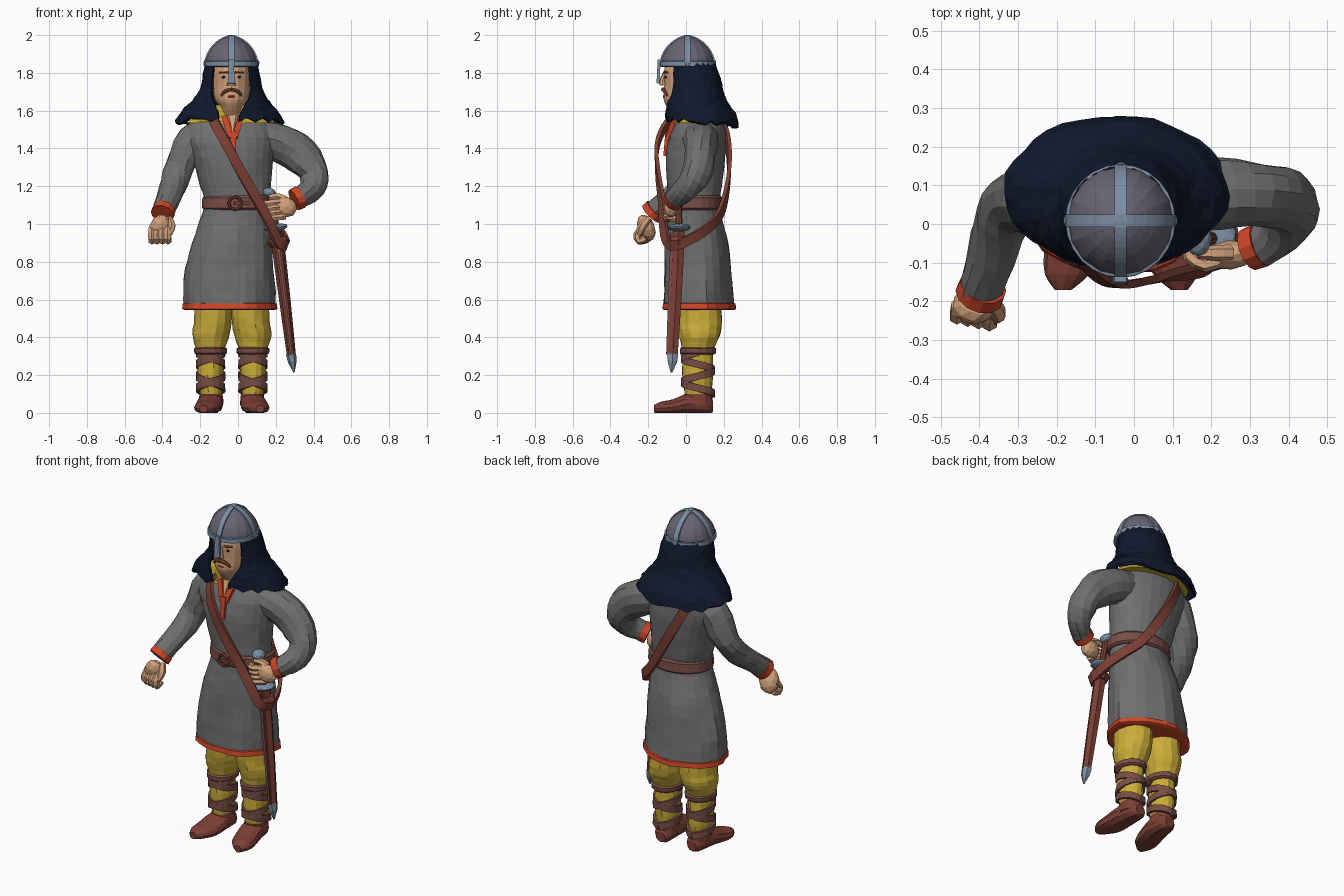
import bpy, bmesh, random
from math import sin, cos, pi, radians, sqrt
from mathutils import Vector, Euler

random.seed(4)
COL = dict(tunic=(.16, .16, .16), navy=(.005, .009, .025), red=(.62, .06, .02), leather=(.2, .05, .035),
           wrap=(.19, .075, .06), gold=(.6, .42, .04), skin=(.65, .36, .2), steel=(.2, .27, .36),
           dome=(.14, .125, .17), hair=(.22, .07, .03), dark=(.03, .02, .02))
MATS = {}


def finish(name, bm, col):
    bmesh.ops.recalc_face_normals(bm, faces=bm.faces)
    me = bpy.data.meshes.new(name)
    bm.to_mesh(me)
    bm.free()
    if col not in MATS:
        MATS[col] = bpy.data.materials.new(col)
        MATS[col].diffuse_color = (*COL[col], 1)
    me.materials.append(MATS[col])
    ob = bpy.data.objects.new(name, me)
    bpy.context.collection.objects.link(ob)
    return ob


def smooth(rows, k, closed=False):
    """Catmull-Rom interpolation of rows of numbers."""
    n, out = len(rows), []
    for i in range(n if closed else n - 1):
        a, b, c, d = [rows[(i + j) % n] if closed else rows[min(max(i + j, 0), n - 1)] for j in (-1, 0, 1, 2)]
        for s in range(k):
            t = s / k
            out.append([.5 * (2*q + (r - p)*t + (2*p - 5*q + 4*r - u)*t*t + (3*q - p - 3*r + u)*t**3)
                        for p, q, r, u in zip(a, b, c, d)])
    return out if closed else out + [list(rows[-1])]


def sweep(name, rows, col, n=10, k=3, ref=(0, -1, 0), axis=None, closed=False, fold=None, jit=0, floor=False):
    """Skin elliptical sections (x, y, z, half width, half depth) along a path; n=4 gives a flat strap."""
    pts = smooth(rows, k, closed)
    P = [Vector(p[:3]) for p in pts]
    m, bm, rings = len(P), bmesh.new(), []
    ph, sc = (pi / 4, sqrt(2)) if n == 4 else (0, 1)
    for i, p in enumerate(P):
        nx = P[(i + 1) % m] if closed else P[min(i + 1, m - 1)]
        pv = P[i - 1] if closed else P[max(i - 1, 0)]
        t = Vector(axis) if axis else (nx - pv).normalized()
        r = ref(p) if callable(ref) else Vector(ref)
        side = t.cross(r).normalized()
        up = side.cross(t)
        ring = []
        for j in range(n):
            th = 2 * pi * j / n + ph
            g = sc * (1 + random.uniform(-jit, jit)) * (fold(th, p.z) if fold else 1)
            v = p + side * pts[i][3] * g * cos(th) + up * pts[i][4] * g * sin(th)
            if floor:
                v.z = max(v.z, 0)
            ring.append(bm.verts.new(v))
        rings.append(ring)
    for i in range(m if closed else m - 1):
        a, b = rings[i], rings[(i + 1) % m]
        for j in range(n):
            bm.faces.new((a[j], a[(j + 1) % n], b[(j + 1) % n], b[j]))
    if not closed:
        bm.faces.new(rings[0])
        bm.faces.new(rings[-1])
    return finish(name, bm, col)


def ball(name, loc, scale, col, rot=(0, 0, 0), sub=2):
    bm = bmesh.new()
    bmesh.ops.create_icosphere(bm, subdivisions=sub, radius=1)
    e = Euler(rot).to_matrix()
    for v in bm.verts:
        v.co = e @ (v.co * Vector(scale)) + Vector(loc)
    return finish(name, bm, col)


def around(cx, cy, cz=0, zk=0):
    return lambda p: Vector((p.x - cx, p.y - cy, (p.z - cz) * zk))


UP = (0, 0, 1)

# tunic with skirt folds, hem and belt
def fold(th, z):
    w = max(0, min(1, (1.03 - z) / .3))
    return 1 + w * (.028 * sin(5 * th + 5 * z) + .018 * sin(9 * th + 1 - 6 * z))

def wrinkle(th, z):
    return 1 + .035 * sin(2 * th + 38 * z) + .02 * sin(3 * th - 25 * z)

sweep("tunic", [(-.045, .065, .56, .24, .188), (-.047, .06, .7, .24, .18), (-.03, .055, .9, .212, .168),
      (-.01, .045, 1.03, .188, .145), (0, .042, 1.11, .178, .138), (-.012, .045, 1.2, .187, .145),
      (-.03, .05, 1.35, .215, .158), (-.045, .06, 1.46, .245, .15), (-.05, .07, 1.53, .21, .13),
      (-.045, .07, 1.58, .12, .1)], "tunic", n=26, axis=UP, fold=fold, jit=.014)
sweep("hem_trim", [(-.045, .065, .545, .237, .186), (-.045, .065, .55, .25, .196), (-.045, .065, .578, .247, .192),
      (-.045, .065, .585, .23, .178)], "red", n=26, k=1, axis=UP, fold=fold)
sweep("belt", [(.003, .043, 1.075, .182, .142), (.003, .043, 1.085, .194, .152), (.003, .043, 1.138, .192, .15),
      (.003, .043, 1.15, .18, .14)], "wrap", n=24, k=1, axis=UP)
sweep("belt_buckle", [(-.015 + .034 * cos(a), -.115, 1.11 + .034 * sin(a), .008, .01)
      for a in [i * pi / 4 for i in range(8)]], "leather", n=6, k=1, closed=True)
sweep("belt_tongue", [(-.02, -.116, 1.11, .009, .008), (.06, -.108, 1.11, .009, .008)], "leather", n=4, k=1)

# neck opening with red edging
sweep("chest_skin", [(-.03, -.05, 1.58, .04, .02), (-.027, -.088, 1.48, .004, .014)], "skin", n=6, k=2)
for s in (-1, 1):
    sweep("collar_edge", [(-.028 + s * .045, -.06, 1.57, .015, .014), (-.026 + s * .01, -.097, 1.46, .015, .012)],
          "red", n=4, k=3)
sweep("neck_slit", [(-.026, -.099, 1.49, .018, .01), (-.022, -.112, 1.36, .01, .008)], "red", n=4, k=3)

# sleeves and cuffs
sweep("right_sleeve", [(-.15, .07, 1.48, .085, .085), (-.235, .068, 1.44, .09, .095), (-.31, .052, 1.3, .073, .08),
      (-.345, -.01, 1.2, .066, .072), (-.38, -.12, 1.11, .058, .06), (-.398, -.175, 1.065, .056, .058)],
      "tunic", n=12, jit=.025, ref=(.3, -.6, -.6), fold=wrinkle)
sweep("left_sleeve", [(.1, .07, 1.46, .095, .09), (.23, .08, 1.425, .105, .09), (.335, .075, 1.36, .098, .083),
      (.402, .055, 1.265, .08, .078), (.392, 0, 1.19, .068, .068), (.345, -.045, 1.15, .058, .058),
      (.315, -.06, 1.135, .056, .055)], "tunic", n=12, jit=.025, ref=(0, -1, .1), fold=wrinkle)
sweep("right_cuff", [(-.39, -.16, 1.078, .062, .062), (-.4, -.185, 1.053, .064, .064)], "red", n=12, k=1,
      ref=(.3, -.6, -.6))
sweep("left_cuff", [(.33, -.054, 1.143, .062, .058), (.297, -.066, 1.127, .06, .056)], "red", n=12, k=1)

# right fist hanging
ball("right_palm", (-.412, -.21, .98), (.058, .045, .075), "skin", (.4, .15, .3))
for i in range(4):
    x, y = -.455 + i * .028, -.215 - i * .006
    sweep("right_finger", [(x, y + .005, .985, .019, .019), (x - .003, y - .025, .945, .021, .021),
          (x, y - .015, .91, .02, .02), (x + .005, y + .02, .925, .016, .016)], "skin", n=6, k=2, ref=(1, 0, 0))
sweep("right_thumb", [(-.37, -.2, 1.03, .02, .02), (-.352, -.23, .99, .023, .023), (-.365, -.248, .945, .016, .016)],
      "skin", n=6, ref=(1, 0, 0))

# left hand gripping the sword
ball("left_palm", (.248, -.08, 1.09), (.066, .038, .055), "skin", (0, .3, .1))
for i in range(4):
    z, x = 1.03 + i * .026, .012 - i * .004
    sweep("left_finger", [(.235 + x, -.085, z + .01, .019, .019), (.185 + x, -.106, z + .005, .019, .02),
          (.143 + x, -.083, z - .004, .017, .018), (.137 + x, -.045, z, .014, .014)], "skin", n=6, k=2, ref=UP)
sweep("left_thumb", [(.25, -.075, 1.13, .022, .022), (.21, -.075, 1.145, .02, .02), (.165, -.075, 1.14, .015, .015)],
      "skin", n=6, ref=UP)

# sword and scabbard
sweep("scabbard", [(.205, -.038, .96, .036, .036), (.217, -.042, .85, .034, .036), (.25, -.055, .58, .03, .034),
      (.282, -.07, .31, .024, .03)], "leather", n=6, k=2)
sweep("scabbard_tip", [(.281, -.07, .31, .027, .033), (.288, -.072, .27, .023, .028), (.296, -.077, .215, .004, .005)],
      "steel", n=6, k=1)
sweep("scabbard_ridge", [(.206, -.075, .95, .008, .006), (.25, -.09, .58, .007, .006), (.282, -.1, .31, .006, .005)],
      "wrap", n=4, k=2)
sweep("scabbard_binding", [(.212, -.042, .93, .05, .05), (.216, -.042, .905, .06, .056), (.219, -.043, .88, .046, .046)],
      "leather", n=8, k=2)
sweep("sword_grip", [(.202, -.037, .98, .018, .018), (.168, -.04, 1.15, .018, .018)], "leather", n=8, k=2)
ball("sword_guard", (.2, -.037, .982), (.066, .062, .02), "steel", (0, -.12, 0))
ball("sword_pommel", (.166, -.038, 1.165), (.036, .045, .028), "steel", (0, .3, 0))

# shoulder strap looping over the chest and back
loop = [(-.13, -.02, 1.57), (-.12, -.1, 1.53), (-.06, -.152, 1.42), (.015, -.15, 1.28), (.1, -.13, 1.13),
        (.17, -.12, 1.0), (.215, -.1, .905), (.255, -.05, .89), (.235, .06, .94), (.18, .14, 1.0),
        (.1, .192, 1.08), (0, .225, 1.24), (-.09, .225, 1.4), (-.15, .19, 1.52), (-.15, .08, 1.575)]
sweep("shoulder_strap", [(*p, .026, .01) for p in loop], "leather", n=4, k=4, closed=True, ref=around(0, .045, 1.2, .3))

# legs, shoes and crossed leg wraps
for s, side in ((-1, "right"), (1, "left")):
    X = lambda d: -.033 + s * d
    sweep(side + "_trouser_leg", [(X(.1), .065, .64, .1, .12), (X(.098), .07, .5, .1, .122),
          (X(.11), .072, .42, .1, .112), (X(.113), .065, .355, .082, .09), (X(.112), .062, .3, .067, .082),
          (X(.112), .062, .2, .069, .082), (X(.11), .065, .08, .055, .068)], "gold", n=14, axis=UP, jit=.025)
    sweep(side + "_shoe", [(X(.105), .142, .035, .03, .03), (X(.107), .11, .045, .055, .055),
          (X(.112), .03, .05, .068, .06), (X(.127), -.07, .03, .072, .042), (X(.14), -.13, .026, .057, .034),
          (X(.15), -.17, .022, .022, .02)], "leather", n=12, ref=UP, axis=(0, -1, 0), floor=True)
    sweep(side + "_shoe_ankle", [(X(.11), .062, .04, .066, .078), (X(.11), .064, .1, .062, .075)],
          "leather", n=12, k=2, axis=UP, jit=.03)
    for d in (-1, 1):
        rows = []
        for i in range(31):
            a, z = d * (i / 30 * 3.5 * pi) + pi / 2, .1 + .22 * i / 30
            rows.append((X(.112) + .07 * cos(a), .063 + .083 * sin(a), z, .019, .008))
        sweep(side + "_leg_wrap", rows, "wrap", n=4, k=1, ref=around(X(.112), .063))
    sweep(side + "_knee_band", [(X(.112), .063, .308, .074, .088), (X(.112), .063, .316, .086, .097),
          (X(.112), .064, .34, .088, .099), (X(.112), .064, .348, .074, .088)], "wrap", n=14, k=1, axis=UP)

# head and face
HX = -.035
sweep("head", [(HX, .04, 1.5, .06, .06), (HX, .02, 1.57, .065, .085), (HX, -.01, 1.615, .062, .088),
      (HX, -.01, 1.66, .088, .108), (HX, 0, 1.73, .1, .115), (HX, 0, 1.8, .102, .118), (HX, .01, 1.87, .1, .11)],
      "skin", n=16, axis=UP)
sweep("nose", [(HX, -.11, 1.8, .012, .014), (HX, -.124, 1.755, .018, .018), (HX, -.122, 1.733, .026, .016)],
      "skin", n=8, axis=UP)
ball("lower_lip", (HX, -.113, 1.675), (.024, .01, .008), "red", sub=1)
for s in (-1, 1):
    sweep("moustache", [(HX, -.122, 1.712, .011, .011), (HX + s * .03, -.115, 1.705, .011, .011),
          (HX + s * .055, -.1, 1.68, .006, .006)], "hair", n=6, ref=UP)
    sweep("eyebrow", [(HX + s * .02, -.116, 1.803, .006, .007), (HX + s * .065, -.098, 1.803, .005, .006)],
          "hair", n=6, k=2, ref=UP)
    ball("eye", (HX + s * .04, -.106, 1.778), (.013, .008, .008), "dark", sub=1)

# hood draped over the shoulders, open at the face: z, cx, cy, rx, ry, half opening, back drop
bm, rings = bmesh.new(), []
rows = smooth([(1.86, HX, .02, .125, .12, 46, 0), (1.79, HX, .035, .142, .134, 44, 0), (1.71, HX, .045, .158, .143, 40, 0),
               (1.645, -.04, .052, .2, .158, 26, 0), (1.59, -.045, .075, .25, .18, 14, .01),
               (1.535, -.045, .084, .285, .188, 10, .018)], 3)
for i, (z, cx, cy, rx, ry, gap, drop) in enumerate(rows):
    ring, edge = [], .015 if i == len(rows) - 1 else .006
    for j in range(37):
        a = radians(gap + (360 - 2 * gap) * j / 36)
        g = 1 + random.uniform(-.016, .016) + .9 * drop * sin(8 * a)
        ring.append(bm.verts.new((cx - rx * g * sin(a), cy - ry * g * cos(a),
                                  z + drop * cos(a) + random.uniform(-edge, edge))))
    rings.append(ring)
for a, b in zip(rings, rings[1:]):
    for j in range(36):
        bm.faces.new((a[j], b[j], b[j + 1], a[j + 1]))
hood = finish("hood", bm, "navy")
mod = hood.modifiers.new("thickness", "SOLIDIFY")
mod.thickness, mod.offset = .016, 0
sweep("hood_lining", [(-.045, .085, 1.535, .24, .15), (-.045, .08, 1.56, .22, .14), (-.04, .055, 1.63, .125, .125)],
      "gold", n=24, k=2, axis=UP, jit=.03)

# helmet dome, rim, crossed ribs, nose guard
HY = .008
DOME = [(1.84, .138), (1.875, .134), (1.915, .117), (1.95, .09), (1.98, .05), (1.994, .012)]
sweep("helmet_dome", [(HX, HY, z, r, r * 1.03) for z, r in DOME], "dome", n=16, k=2, axis=UP)
sweep("helmet_rim", [(HX, HY, z, r, r * 1.03) for z, r in ((1.832, .134), (1.836, .143), (1.86, .142), (1.864, .13))],
      "steel", n=24, k=1, axis=UP)
arc = [(r, z) for z, r in DOME[:-1]] + [(0, 1.996)] + [(-r, z) for z, r in DOME[-2::-1]]
for dx, dy in ((1, 0), (0, 1.03)):
    sweep("helmet_rib", [(HX + dx * r, HY + dy * r, z, .016, .005) for r, z in arc], "steel", n=4, k=3,
          ref=around(HX, HY, 1.8, 1))
    for s in (-1, 1):
        ball("rim_plate", (HX + s * dx * .141, HY + s * dy * .141, 1.85), (.016 - .008 * dx, .008 + .008 * dx, .02),
             "steel", sub=1)
sweep("nose_guard", [(HX, -.142, 1.87, .016, .008), (HX, -.145, 1.81, .015, .008), (HX, -.148, 1.745, .02, .008)],
      "steel", n=4, k=2)
